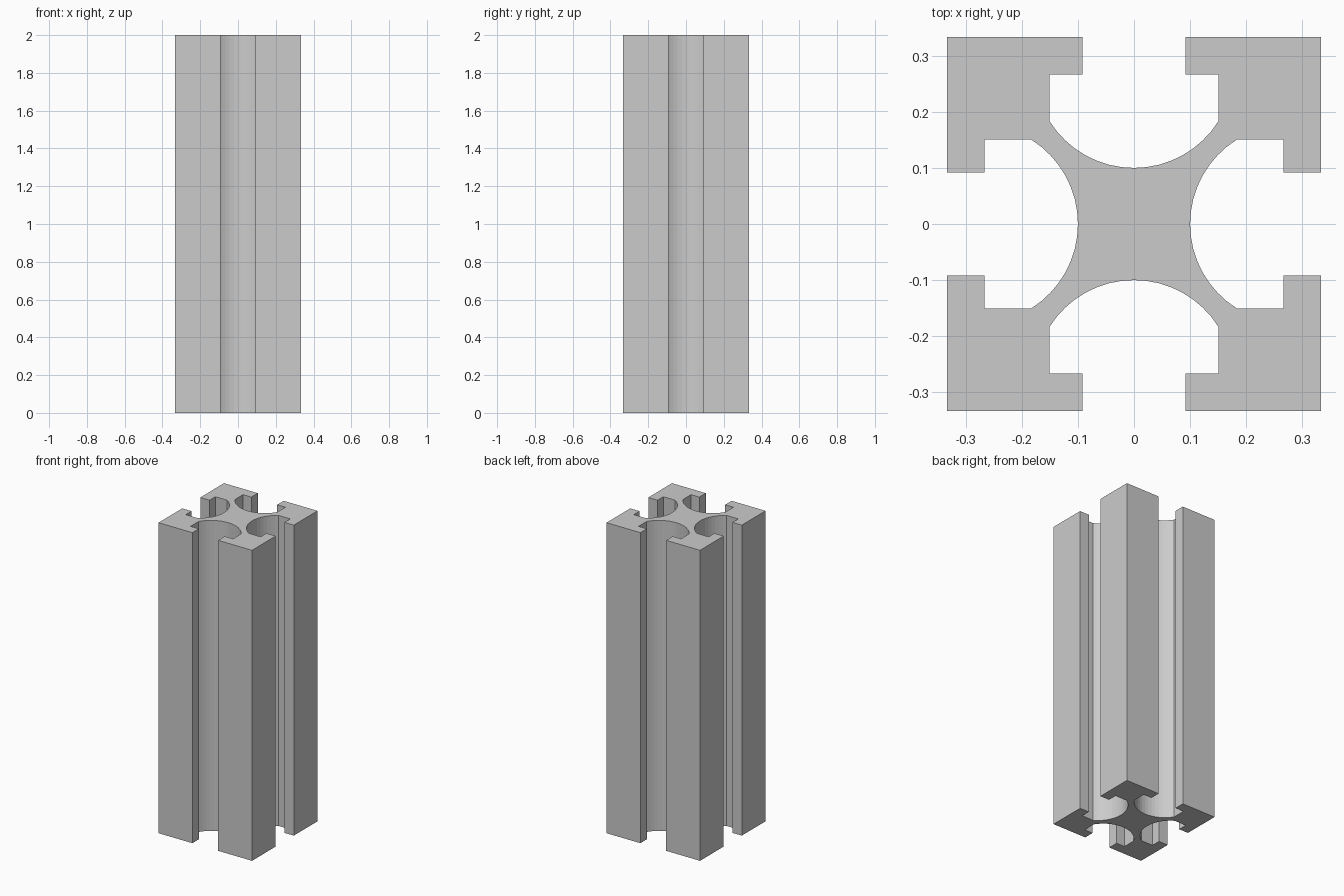
import bpy, bmesh, math
from mathutils import Matrix, Vector

if "Cube" in bpy.data.objects:
    bpy.data.objects.remove(bpy.data.objects["Cube"])

HALF, LENGTH = 0.333, 2.0
LIP_X, LIP_Y = 0.092, 0.267        # slot mouth half-width, underside of lip
SLOT_X, SLOT_Y = 0.151, 0.184      # inner slot half-width, start of the round floor
FLOOR_Y, SEGMENTS = 0.10, 16

# Round slot floor through both slot walls and the lowest point
sag = SLOT_Y - FLOOR_Y
radius = (SLOT_X ** 2 + sag ** 2) / (2 * sag)
half_angle = math.asin(SLOT_X / radius)
arc = []
for i in range(SEGMENTS + 1):
    a = half_angle * (1 - 2 * i / SEGMENTS)
    arc.append((radius * math.sin(a), FLOOR_Y + radius * (1 - math.cos(a))))

# One side of the section: corner, lip, slot, lip
wall = [(LIP_X, HALF), (LIP_X, LIP_Y), (SLOT_X, LIP_Y)]
side = [(HALF, HALF)] + wall + arc + [(-x, y) for x, y in reversed(wall)]

# Repeat the side four times around the axis
outline = []
for k in range(4):
    turn = Matrix.Rotation(k * math.pi / 2, 2)
    outline += [turn @ Vector(p) for p in side]

# Extrude the section into the bar
bm = bmesh.new()
base = bm.faces.new([bm.verts.new((p.x, p.y, 0)) for p in outline])
top = bmesh.ops.extrude_face_region(bm, geom=[base], use_keep_orig=True)
verts = [g for g in top["geom"] if isinstance(g, bmesh.types.BMVert)]
bmesh.ops.translate(bm, verts=verts, vec=(0, 0, LENGTH))
bmesh.ops.recalc_face_normals(bm, faces=bm.faces)

mesh = bpy.data.meshes.new("slotted_bar")
bm.to_mesh(mesh)
bm.free()
bar = bpy.data.objects.new("slotted_bar", mesh)
bpy.context.collection.objects.link(bar)
